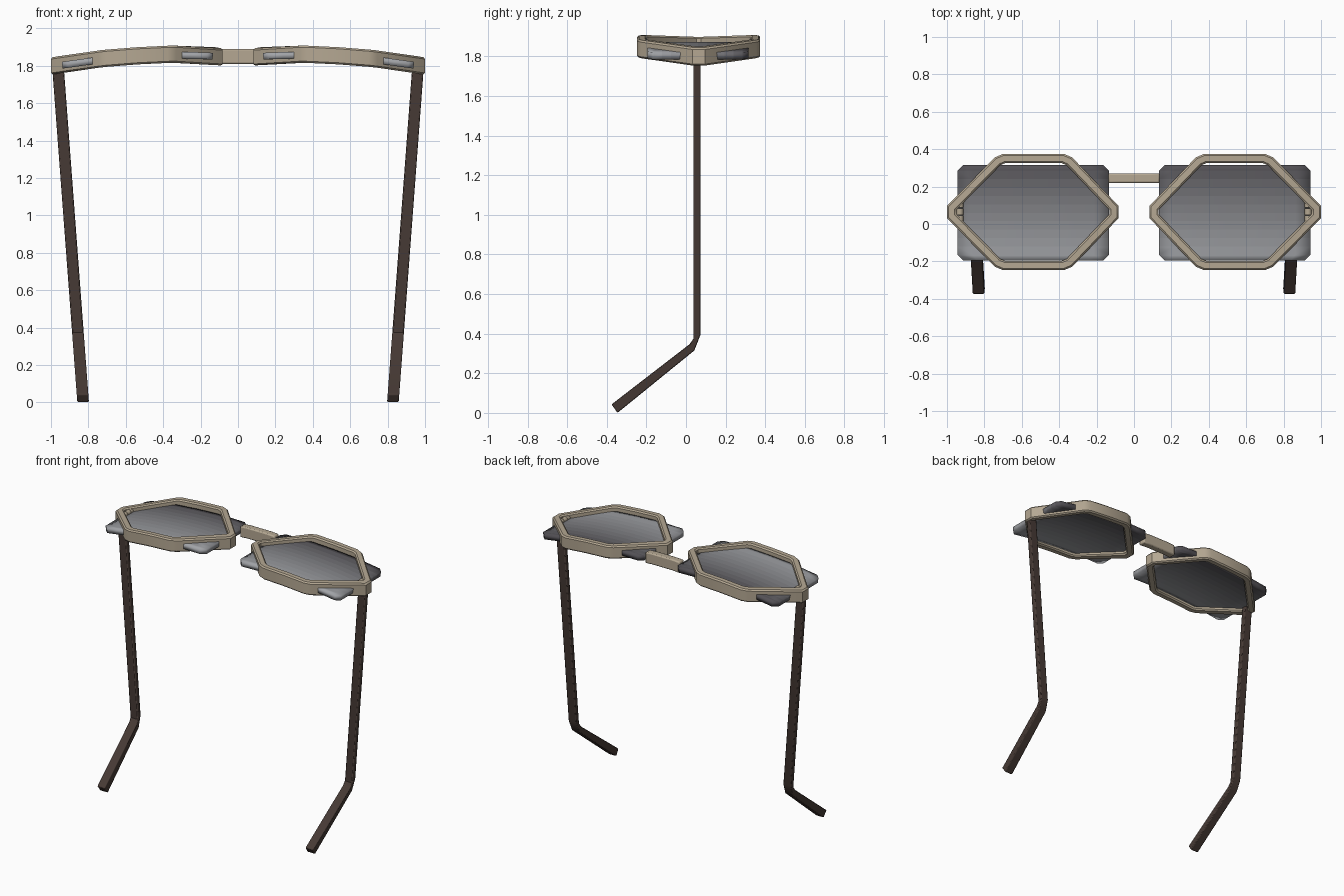
import bpy, bmesh, math
from mathutils import Vector

if "Cube" in bpy.data.objects:
    bpy.data.objects.remove(bpy.data.objects["Cube"])


def material(name, rgb):
    m = bpy.data.materials.new(name)
    m.diffuse_color = (*rgb, 1)
    m.use_nodes = True
    m.node_tree.nodes["Principled BSDF"].inputs["Base Color"].default_value = m.diffuse_color
    return m


TAN = material("tan_frame", (0.46, 0.39, 0.29))
BROWN = material("dark_brown", (0.062, 0.042, 0.035))


def face_height(x):
    """Wrap of the glasses front: middle height at distance x from the centre."""
    pts = [(0.0, 1.835), (0.08, 1.846), (0.15, 1.858), (0.355, 1.862), (0.53, 1.854),
           (0.72, 1.839), (0.94, 1.808), (1.01, 1.797)]
    x = abs(x)
    for (xa, za), (xb, zb) in zip(pts, pts[1:]):
        if x <= xb:
            return za + (zb - za) * (x - xa) / (xb - xa)
    return pts[-1][1]


def finish(name, bm, mats, mirror=True, bevel=0, thickness=0):
    bmesh.ops.recalc_face_normals(bm, faces=bm.faces)
    me = bpy.data.meshes.new(name)
    bm.to_mesh(me)
    bm.free()
    ob = bpy.data.objects.new(name, me)
    bpy.context.collection.objects.link(ob)
    for m in mats:
        me.materials.append(m)
    if thickness:
        s = ob.modifiers.new("Solidify", 'SOLIDIFY')
        s.thickness, s.offset = thickness, 0
    if bevel:
        b = ob.modifiers.new("Bevel", 'BEVEL')
        b.width, b.segments = bevel, 2
        b.limit_method, b.angle_limit = 'ANGLE', math.radians(50)
    if mirror:
        ob.modifiers.new("Mirror", 'MIRROR').use_mirror_merge = False
    bpy.ops.object.select_all(action='DESELECT')
    ob.select_set(True)
    bpy.context.view_layer.objects.active = ob
    bpy.ops.object.shade_smooth_by_angle(angle=math.radians(35))
    return ob


def rim():
    """Hexagonal loop swept with a bevelled rectangular section."""
    cy = 0.064
    half = [(0.975, 0.022), (0.73, 0.271), (0.695, 0.286), (0.54, 0.286),
            (0.38, 0.286), (0.345, 0.271), (0.107, 0.022)]
    loop = [Vector((x, cy + y)) for x, y in half]
    loop += [Vector((x, cy - y)) for x, y in reversed(half)]
    w, h, c = 0.025, 0.046, 0.009
    section = [(w, -h + c), (w, h - c), (w - c, h), (-w + c, h),
               (-w, h - c), (-w, -h + c), (-w + c, -h), (w - c, -h)]
    bm = bmesh.new()
    rings = []
    n = len(loop)
    for i, p in enumerate(loop):
        d0 = (p - loop[i - 1]).normalized()
        d1 = (loop[(i + 1) % n] - p).normalized()
        n0, n1 = Vector((d0.y, -d0.x)), Vector((d1.y, -d1.x))
        m = (n0 + n1) / (1 + n0.dot(n1))
        if m.dot(p - Vector((0.54, cy))) < 0:
            m = -m
        ring = []
        for a, b in section:
            q = p + m * a
            ring.append(bm.verts.new((q.x, q.y, face_height(q.x) + b)))
        rings.append(ring)
    for i in range(n):
        r, s = rings[i], rings[(i + 1) % n]
        for j in range(8):
            k = (j + 1) % 8
            bm.faces.new((r[j], r[k], s[k], s[j]))
    finish("rim", bm, [TAN])


def lens():
    """Curved rectangular lens with clipped corners, tinted darker to the top."""
    bands, cols, c = 12, 10, 0.03
    x0, x1, y0, y1 = 0.135, 0.94, -0.195, 0.315
    ys = [y0] + [y0 + c + (y1 - y0 - 2 * c) * i / (bands - 2) for i in range(bands - 1)] + [y1]
    mats = []
    for i in range(bands):
        t = i / (bands - 1)
        mats.append(material(f"tint_{i}", [a + (b - a) * t for a, b in
                    ((0.36, 0.085), (0.37, 0.08), (0.39, 0.09))]))
    bm = bmesh.new()
    rows = []
    for r, y in enumerate(ys):
        inset = c if r in (0, bands) else 0
        row = []
        for k in range(cols + 1):
            x = x0 + inset + (x1 - x0 - 2 * inset) * k / cols
            row.append(bm.verts.new((x, y, face_height(x) - 0.005)))
        rows.append(row)
    for r in range(bands):
        for k in range(cols):
            f = bm.faces.new((rows[r][k], rows[r][k + 1], rows[r + 1][k + 1], rows[r + 1][k]))
            f.material_index = r
    finish("lens", bm, mats, thickness=0.036)


def temple():
    """Side arm: bent profile in y/z, given width and leaning inwards."""
    profile = [(0.038, 1.80), (0.038, 0.375), (0.018, 0.347), (-0.376, 0.043),
               (-0.346, 0.0), (0.042, 0.315), (0.073, 0.394), (0.073, 1.80)]
    bm = bmesh.new()
    sides = []
    for dx in (-0.031, 0.031):
        sides.append([bm.verts.new((0.828 + 0.075 * z + dx, y, z)) for y, z in profile])
    a, b = sides
    for i in range(8):
        j = (i + 1) % 8
        bm.faces.new((a[i], a[j], b[j], b[i]))
    for i in range(3):
        for s in sides:
            bm.faces.new((s[i], s[i + 1], s[6 - i], s[7 - i]))
    finish("temple", bm, [BROWN], bevel=0.006)


def bridge():
    """Nose bridge bar between the two lenses."""
    bm = bmesh.new()
    rings = []
    for x, z in ((-0.137, 1.846), (-0.08, 1.85), (0.08, 1.85), (0.137, 1.846)):
        rings.append([bm.verts.new((x, 0.245 + dy, z + dz)) for dy, dz in
                      ((-0.026, -0.04), (0.026, -0.04), (0.026, 0.04), (-0.026, 0.04))])
    for r, s in zip(rings, rings[1:]):
        for j in range(4):
            k = (j + 1) % 4
            bm.faces.new((r[j], r[k], s[k], s[j]))
    bm.faces.new(rings[0])
    bm.faces.new(rings[-1])
    finish("bridge", bm, [TAN], mirror=False, bevel=0.008)


def hinge():
    """Three small knuckles inside the outer corner of each rim."""
    bm = bmesh.new()
    for y, length in ((0.03, 0.03), (0.066, 0.036), (0.102, 0.03)):
        made = bmesh.ops.create_cone(bm, cap_ends=True, segments=12, radius1=0.019,
                                     radius2=0.019, depth=length)
        for v in made["verts"]:
            v.co = Vector((v.co.x + 0.931, v.co.z + y, v.co.y + 1.826))
    finish("hinge", bm, [TAN])


rim()
lens()
temple()
bridge()
hinge()
